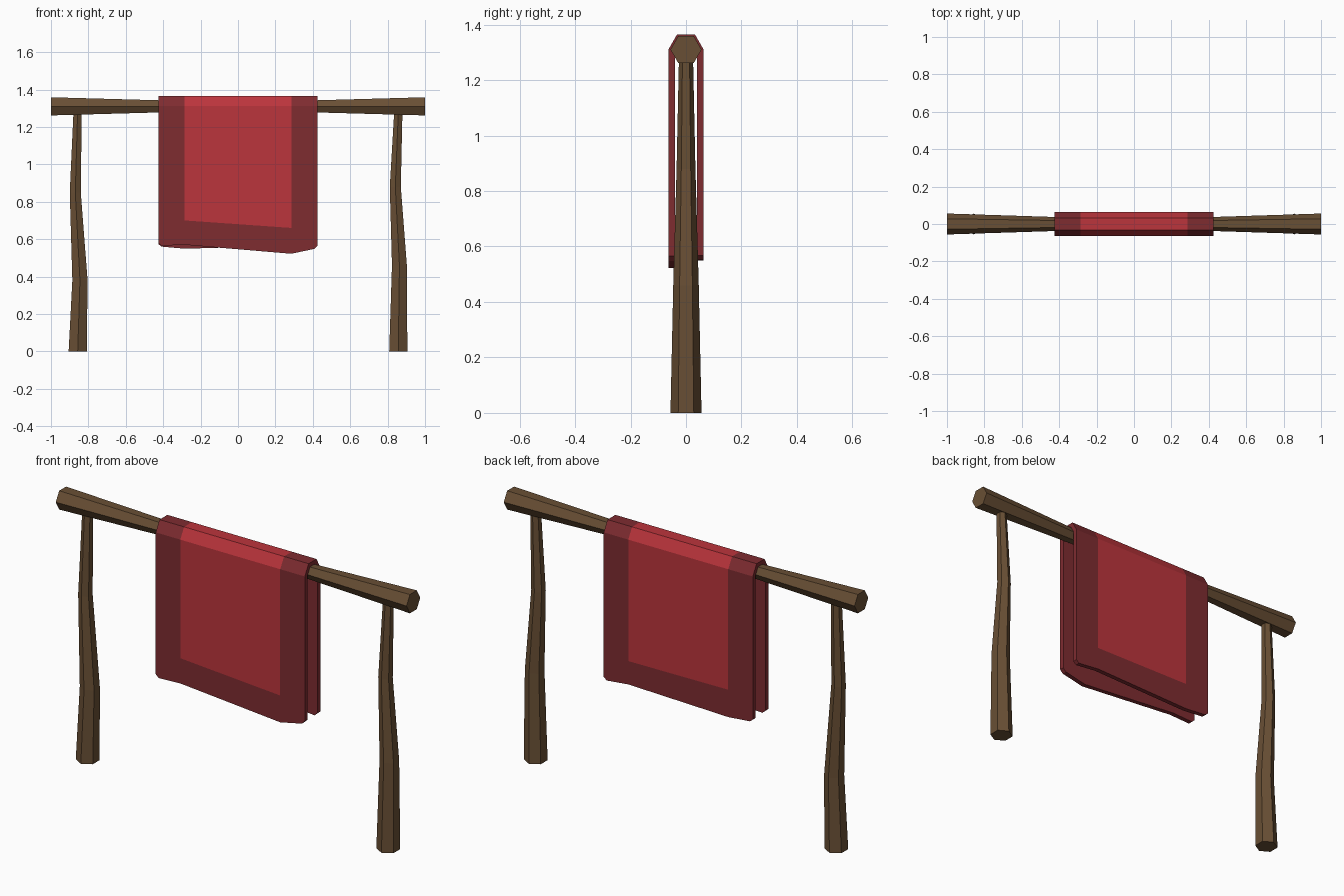
import bpy, bmesh, math

if "Cube" in bpy.data.objects:
    bpy.data.objects.remove(bpy.data.objects["Cube"])


def material(name, rgb):
    m = bpy.data.materials.new(name)
    m.diffuse_color = (*rgb, 1)
    m.use_nodes = True
    m.node_tree.nodes["Principled BSDF"].inputs["Base Color"].default_value = m.diffuse_color
    return m


WOOD = material("wood", (0.14, 0.078, 0.035))
RED = material("red_cloth", (0.50, 0.035, 0.045))
DARK = material("dark_red_border", (0.21, 0.025, 0.030))


def finish(bm, name, mats):
    bmesh.ops.recalc_face_normals(bm, faces=bm.faces)
    me = bpy.data.meshes.new(name)
    bm.to_mesh(me)
    bm.free()
    for m in mats:
        me.materials.append(m)
    ob = bpy.data.objects.new(name, me)
    bpy.context.collection.objects.link(ob)
    return ob


def hex_pole(name, stations, place):
    """Loft hexagons of radius r; place(along, shift, u, v) gives the point."""
    bm = bmesh.new()
    rings = []
    for along, shift, r in stations:
        rings.append([bm.verts.new(place(along, shift, r * math.cos(k * math.pi / 3),
                                         r * math.sin(k * math.pi / 3)))
                      for k in range(6)])
    for a, b in zip(rings, rings[1:]):
        for k in range(6):
            bm.faces.new((a[k], a[(k + 1) % 6], b[(k + 1) % 6], b[k]))
    bm.faces.new(rings[0])
    bm.faces.new(rings[-1])
    return finish(bm, name, [WOOD])


# Crossbar, thinner in the middle
hex_pole("crossbar", [(-1, 1.31, 0.056), (0, 1.31, 0.024), (1, 1.31, 0.056)],
         lambda a, s, u, v: (a, u, s + v))

# Crooked tapering legs
legs = {
    "left_leg": [(0, -0.857, 0.056), (0.38, -0.845, 0.047), (0.85, -0.870, 0.034), (1.30, -0.857, 0.025)],
    "right_leg": [(0, 0.857, 0.056), (0.46, 0.863, 0.046), (0.88, 0.841, 0.034), (1.30, 0.858, 0.025)],
}
for name, stations in legs.items():
    hex_pole(name, stations, lambda a, s, u, v: (s + v, u, a))

# Blanket folded over the bar: columns across x, uneven hems front and back
cols = [-0.425, -0.408, -0.285, 0.285, 0.408, 0.425]
front_hem = [0.580, 0.565, 0.570, 0.522, 0.548, 0.565]
back_hem = [0.573, 0.560, 0.549, 0.565, 0.552, 0.567]
front_band = [0.70, 0.70, 0.70, 0.66, 0.66, 0.66]
back_band = [0.69, 0.69, 0.69, 0.685, 0.685, 0.685]


def strip(i, side, shoulder, top):
    """Points of one column, from front hem over the bar to back hem."""
    return [(-side, front_hem[i]), (-side, front_band[i]), (-side, shoulder), (-top, shoulder + 0.054 * side / 0.063),
            (top, shoulder + 0.054 * side / 0.063), (side, shoulder), (side, back_band[i]), (side, back_hem[i])]


bm = bmesh.new()
loops = []
for i, x in enumerate(cols):
    pts = strip(i, 0.063, 1.311, 0.032) + strip(i, 0.039, 1.311, 0.020)[::-1]
    loops.append([bm.verts.new((x, y, z)) for y, z in pts])
n = 16
for i, (a, b) in enumerate(zip(loops, loops[1:])):
    for k in range(n):
        f = bm.faces.new((a[k], a[(k + 1) % n], b[(k + 1) % n], b[k]))
        # bright panel in the middle, inside and out; dark border elsewhere
        f.material_index = 0 if i == 2 and (1 <= k <= 5) else 1
for loop in (loops[0], loops[-1]):
    for k in range(7):
        bm.faces.new((loop[k], loop[k + 1], loop[14 - k], loop[15 - k])).material_index = 1
finish(bm, "blanket", [RED, DARK])
